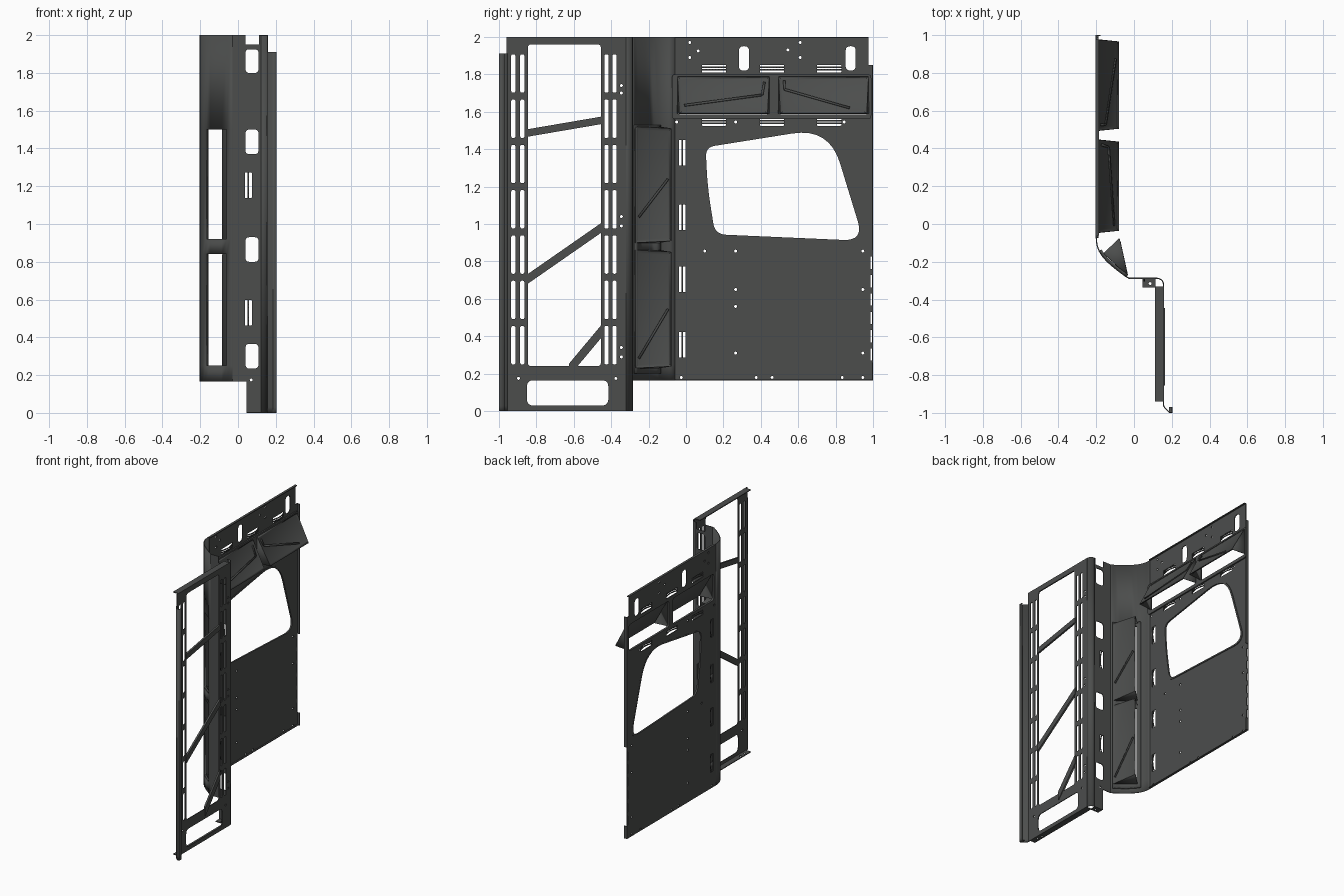
import bpy, bmesh, math
from mathutils import Vector

if "Cube" in bpy.data.objects:
    bpy.data.objects.remove(bpy.data.objects["Cube"])

T = 0.006  # sheet thickness
MAP = {'YZ': lambda u, v, w: (w, u, v), 'XZ': lambda u, v, w: (u, w, v), 'XY': lambda u, v, w: (u, v, w)}
DARK = bpy.data.materials.new("dark_coating")
DARK.diffuse_color = (0.072, 0.075, 0.073, 1)
DARK.use_nodes = True
DARK.node_tree.nodes["Principled BSDF"].inputs["Base Color"].default_value = DARK.diffuse_color


def finish(name, bm, solid=0, offset=0):
    bmesh.ops.remove_doubles(bm, verts=bm.verts, dist=1e-5)
    bmesh.ops.recalc_face_normals(bm, faces=bm.faces)
    me = bpy.data.meshes.new(name)
    bm.to_mesh(me)
    bm.free()
    me.materials.clear()
    me.materials.append(DARK)
    ob = bpy.data.objects.new(name, me)
    bpy.context.collection.objects.link(ob)
    if solid:
        m = ob.modifiers.new("thickness", 'SOLIDIFY')
        m.thickness, m.offset = solid, offset
    bpy.context.view_layer.objects.active = ob
    bpy.ops.object.select_all(action='DESELECT')
    ob.select_set(True)
    bpy.ops.object.shade_smooth_by_angle(angle=math.radians(30))
    return ob


def fillet(pts, r, n=5):
    rs = r if isinstance(r, list) else [r] * len(pts)
    P, out = [Vector(p) for p in pts], []
    for i, p in enumerate(P):
        a = p + (P[i - 1] - p).normalized() * rs[i]
        b = p + (P[(i + 1) % len(P)] - p).normalized() * rs[i]
        for k in range(n + 1):
            t = k / n
            out.append(a * (1 - t) ** 2 + p * 2 * t * (1 - t) + b * t * t)
    return out


def rect(u0, v0, u1, v1, r=0):
    p = [(u0, v0), (u1, v0), (u1, v1), (u0, v1)]
    return fillet(p, r) if r else p


def disc(u, v, r=0.008):
    return [(u + r * math.cos(a * math.pi / 5), v + r * math.sin(a * math.pi / 5)) for a in range(10)]


def plate(name, plane, at, outer, holes=(), t=T):
    """Flat sheet with cut-outs, from a filled 2D curve."""
    cu = bpy.data.curves.new(name, 'CURVE')
    cu.dimensions, cu.fill_mode, cu.extrude = '2D', 'BOTH', t / 2
    for loop in [outer, *holes]:
        s = cu.splines.new('POLY')
        s.points.add(len(loop) - 1)
        for q, p in zip(s.points, loop):
            q.co = (p[0], p[1], 0, 1)
        s.use_cyclic_u = True
    tmp = bpy.data.objects.new("tmp", cu)
    bpy.context.collection.objects.link(tmp)
    dg = bpy.context.evaluated_depsgraph_get()
    me = bpy.data.meshes.new_from_object(tmp.evaluated_get(dg))
    bpy.data.objects.remove(tmp)
    bm = bmesh.new()
    bm.from_mesh(me)
    for v in bm.verts:
        v.co = MAP[plane](v.co.x, v.co.y, v.co.z + at)
    return finish(name, bm)


def strip(name, prof, zs, skip=lambda x, z: False, t=T, offset=0):
    """Vertical sheet following an x-y profile, leaving out skipped cells."""
    bm = bmesh.new()
    g = [[bm.verts.new((x, y, z)) for z in zs] for x, y in prof]
    for i in range(len(prof) - 1):
        for j in range(len(zs) - 1):
            if not skip((prof[i][0] + prof[i + 1][0]) / 2, (zs[j] + zs[j + 1]) / 2):
                bm.faces.new((g[i][j], g[i + 1][j], g[i + 1][j + 1], g[i][j + 1]))
    return finish(name, bm, t, offset)


def bars(name, plane, at, u, v, length, n, horizontal, bulge):
    """Bowed strap bars across a slot."""
    bm = bmesh.new()
    for k in range(n):
        o, rows = (k - (n - 1) / 2) * 0.014, []
        for i in range(9):
            s = i / 8
            w = at + bulge * math.sin(math.pi * s)
            l = (s - 0.5) * length
            rows.append([bm.verts.new(MAP[plane](*((u + l, v + o + d, w) if horizontal else (u + o + d, v + l, w))))
                         for d in (-0.004, 0.004)])
        for a, b in zip(rows, rows[1:]):
            bm.faces.new((a[0], a[1], b[1], b[0]))
    return finish(name, bm, 0.004)


def scoop(name, plane_pt, A, B, C, l0, l1, rib):
    """Pocket: flap from hinge A to tip B, closed ends A-B-C, open from B to C."""
    bm = bmesh.new()
    P = lambda p, l: Vector(plane_pt(p, l))
    d = 0.01
    a0, a1, b0, b1, c0, c1 = P(A, l0), P(A, l1), P(B, l0 + d), P(B, l1 - d), P(C, l0), P(C, l1)
    V = bm.verts.new
    flap = bm.faces.new([V(p) for p in (a0, a1, b1, b0)])
    bm.normal_update()
    n = flap.normal.copy()
    if n.x < 0:
        flap.normal_flip()
        n = -n
    bmesh.ops.inset_individual(bm, faces=[flap], thickness=0.022, depth=-0.008)
    for tri in ((a0, b0, c0), (a1, b1, c1)):
        bm.faces.new([V(p) for p in tri])
    # raised crease ribs; coordinates are (along length, hinge to tip)
    q = lambda s, t: a0.lerp(a1, s).lerp(b0.lerp(b1, s), t) + n * 0.001
    for (s0, t0), (s1, t1) in zip(rib, rib[1:]):
        p0, p1 = q(s0, t0), q(s1, t1)
        side = (p1 - p0).cross(n).normalized() * 0.006
        bm.faces.new([V(p) for p in (p0 - side, p1 - side, p1 + side, p0 + side)])
    return finish(name, bm, 0.005)


# main wall panel with window, bin openings, slots and bolt holes
window = fillet([(0.115, 1.2), (0.105, 1.41), (0.765, 1.515), (0.95, 0.91), (0.155, 0.945)],
                [0.1, 0.05, 0.2, 0.11, 0.06], 8)
bins = [(-0.045, 0.445), (0.495, 0.975)]
hs = [(u, v) for u in (0.15, 0.46, 0.765) for v in (1.83, 1.545)]
vs = [(-0.02, v) for v in (1.38, 1.035, 0.705, 0.355)]
dots = [(0.02, 1.97), (0.02, 1.89), (0.065, 1.925), (0.545, 1.93), (0.61, 1.97), (0.61, 1.89), (-0.05, 1.545),
        (0.265, 1.545), (0.845, 1.545), (0.1, 0.855), (0.265, 0.855), (0.945, 0.855), (0.265, 0.65), (0.945, 0.65),
        (0.265, 0.56), (0.265, 0.31), (0.945, 0.31), (-0.025, 0.18), (0.375, 0.18), (0.46, 0.18), (0.835, 0.18),
        (0.945, 0.18)]
holes = [window] + [rect(a, 1.585, b, 1.785, 0.02) for a, b in bins]
holes += [rect(u - 0.065, v - 0.02, u + 0.065, v + 0.02, 0.004) for u, v in hs]
holes += [rect(u - 0.018, v - 0.068, u + 0.018, v + 0.068, 0.004) for u, v in vs]
holes += [rect(u - 0.027, 1.82, u + 0.027, 1.95, 0.025) for u in (0.31, 0.88)] + [disc(*p) for p in dots]
holes += [rect(0.985, 0.27 + k * 0.098, 0.995, 0.335 + k * 0.098) for k in range(6)]
plate("wall_panel", 'YZ', -0.2, [(-0.07, 0.165), (0.999, 0.165), (0.999, 1.85), (0.975, 1.85), (0.975, 2), (-0.07, 2)],
      holes)
for i, (u, v) in enumerate(hs):
    bars(f"strap_loop_{i}", 'YZ', -0.2, u, v, 0.132, 2, True, 0.014)
for i, (u, v) in enumerate(vs):
    bars(f"side_loop_{i}", 'YZ', -0.2, u, v, 0.138, 1, False, 0.014)

# window lip and wall edge flanges
c = Vector((0.53, 1.2))
plate("window_lip", 'YZ', -0.198, [c + (p - c) * 1.04 for p in window], [window], 0.012)
plate("wall_top_flange", 'XY', 1.997, rect(-0.203, -0.06, -0.185, 0.975))
plate("wall_bottom_flange", 'XY', 0.168, rect(-0.203, -0.06, -0.187, 0.999))
plate("wall_rear_flange", 'XZ', 0.997, rect(-0.203, 0.86, -0.178, 1.85))
plate("wall_rear_foot", 'XZ', 0.997, rect(-0.203, 0.165, -0.178, 0.26))

# overhead bins, hinged at the top and open underneath
plate("bin_frame", 'YZ', -0.194, rect(-0.075, 1.56, 0.99, 1.80, 0.02),
      [rect(a, 1.585, b, 1.785, 0.02) for a, b in bins], 0.014)
ribs = [[(0.06, 0.78), (0.93, 0.5), (0.95, 0.15)], [(0.06, 0.12), (0.06, 0.35), (0.8, 0.85)]]
for i, (a, b) in enumerate(bins):
    scoop(f"overhead_bin_{i}", lambda p, l: (p[0], l, p[1]), (-0.188, 1.788), (-0.082, 1.59), (-0.19, 1.59),
          a, b, ribs[i])

# curved corner panel, its raised frame and the two side pockets
prof = [(-0.2, -0.06), (-0.199, -0.09), (-0.194, -0.118), (-0.183, -0.145), (-0.167, -0.17), (-0.145, -0.196),
        (-0.118, -0.22), (-0.085, -0.247), (-0.058, -0.267), (-0.04, -0.28), (-0.025, -0.287)]
pockets = [(0.25, 0.84), (0.92, 1.5)]
gap = lambda x, z: -0.167 < x < -0.058 and any(a < z < b for a, b in pockets)
strip("curved_corner", prof, [0.165, 0.25, 0.84, 0.92, 1.5, 2.0], gap)
strip("pocket_frame", [(x + 0.005, y + 0.007) for x, y in prof[3:10]], [0.2, 0.25, 0.84, 0.92, 1.5, 1.53], gap, 0.014)
for i, (a, b) in enumerate(pockets):
    scoop(f"side_pocket_{i}", lambda p, l: (p[0], p[1], l), (-0.035, -0.272), (-0.078, -0.077), (-0.162, -0.155),
          a - 0.02, b + 0.02, [(0.08, 0.1), (0.5, 0.9)] if i == 0 else [(0.22, 0.1), (0.55, 0.9)])

# post panel between the corner and the door frame
outer = [(-0.028, 0.165), (0.045, 0.165), (0.045, 0), (0.123, 0), (0.123, 2), (0.11, 2), (0.11, 1.95), (0.04, 1.95),
         (0.04, 2), (-0.028, 2)]
plate("post_panel", 'XZ', -0.287, outer,
      [rect(0.04, a, 0.108, b, 0.02) for a, b in ((0.235, 0.365), (0.8, 0.93), (1.37, 1.5), (1.8, 1.925))]
      + [rect(0.037, v - 0.068, 0.073, v + 0.068, 0.004) for v in (0.53, 1.205)] + [disc(0.07, 0.175)])
for i, v in enumerate((0.53, 1.205)):
    bars(f"post_loop_{i}", 'XZ', -0.287, 0.055, v, 0.138, 1, False, -0.014)
plate("post_foot", 'XY', 0.003, rect(0.045, -0.335, 0.113, -0.284), [disc(0.085, -0.315)])
arc = [(0.122 + 0.034 * math.sin(k * math.pi / 12), -0.321 + 0.034 * math.cos(k * math.pi / 12)) for k in range(7)]
strip("post_round_edge", arc, [0, 2.0])

# door frame with slot columns, braces and flanges
holes = [rect(-0.845, 0.24, -0.455, 1.96, 0.02), rect(-0.85, 0.03, -0.415, 0.165, 0.035)]
for u in (-0.923, -0.875, -0.425, -0.382):
    for k in range(7):
        holes.append(rect(u - 0.011, 0.25 + k * 0.242, u + 0.011, 0.455 + k * 0.242, 0.009))
holes += [disc(-0.345, v) for v in (0.29, 0.34, 0.99, 1.04, 1.7, 1.74)] + [disc(-0.895, 0.175), disc(-0.375, 0.175)]
plate("door_frame", 'YZ', 0.156, rect(-0.96, 0, -0.32, 2), holes)
for i, (z0, u0, z1) in enumerate(((1.485, -0.855, 1.555), (0.70, -0.855, 0.985), (0.22, -0.625, 0.435))):
    h = (0.02, 0.026, 0.034)[i]
    plate(f"door_brace_{i}", 'YZ', 0.158, [(u0, z0 - h), (-0.445, z1 - h), (-0.445, z1 + h), (u0, z0 + h)], (), 0.014)
plate("door_top_flange", 'XY', 1.997, rect(0.112, -0.94, 0.157, -0.33))
plate("door_bottom_flange", 'XY', 0.003, rect(0.112, -0.94, 0.157, -0.33), [disc(0.13, -0.84), disc(0.13, -0.89)])

# stepped front jamb
strip("door_front_jamb", [(0.156, -0.955), (0.158, -0.966), (0.18, -0.99), (0.187, -0.997), (0.202, -0.997),
                          (0.202, -0.97)], [0, 0.03, 1.91])
plate("jamb_foot", 'XY', 0.003, rect(0.185, -0.995, 0.203, -0.968))
